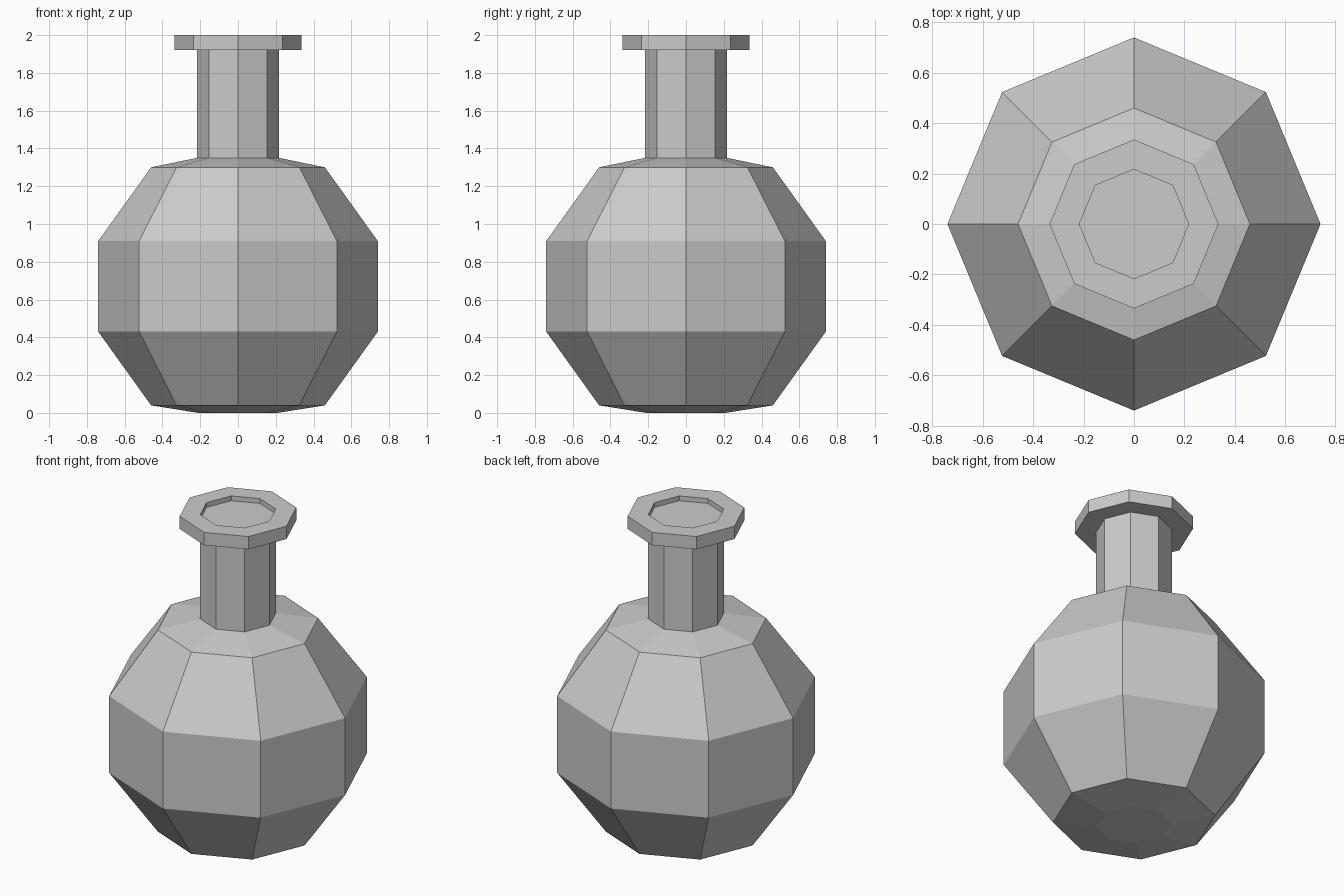
import bpy
import bmesh
from math import cos, sin, pi

cube = bpy.data.objects.get("Cube")
if cube:
    bpy.data.objects.remove(cube, do_unlink=True)

SIDES = 8

grey = bpy.data.materials.new("plain_grey")
grey.use_nodes = True
colour = (0.6, 0.6, 0.6, 1.0)
grey.diffuse_color = colour
grey.node_tree.nodes["Principled BSDF"].inputs["Base Color"].default_value = colour


def turned(name, profile):
    """Closed eight-sided solid from (radius, height) points, bottom to top."""
    bm = bmesh.new()
    rings = []
    for r, z in profile:
        rings.append([bm.verts.new((r * cos(2 * pi * i / SIDES), r * sin(2 * pi * i / SIDES), z))
                      for i in range(SIDES)])
    for low, high in zip(rings, rings[1:]):
        for i in range(SIDES):
            j = (i + 1) % SIDES
            bm.faces.new((low[i], low[j], high[j], high[i]))
    bm.faces.new(rings[0][::-1])
    bm.faces.new(rings[-1])
    mesh = bpy.data.meshes.new(name)
    bm.to_mesh(mesh)
    bm.free()
    mesh.materials.append(grey)
    obj = bpy.data.objects.new(name, mesh)
    bpy.context.collection.objects.link(obj)
    return obj


# Faceted bulb, straight neck, wide lip and sunken stopper in one turned shell
turned("flask", [
    (0.21, 0.0), (0.46, 0.04), (0.74, 0.43), (0.74, 0.91), (0.46, 1.3),
    (0.217, 1.35), (0.217, 1.92),
    (0.335, 1.92), (0.335, 2.0), (0.217, 2.0), (0.217, 1.97),
])
